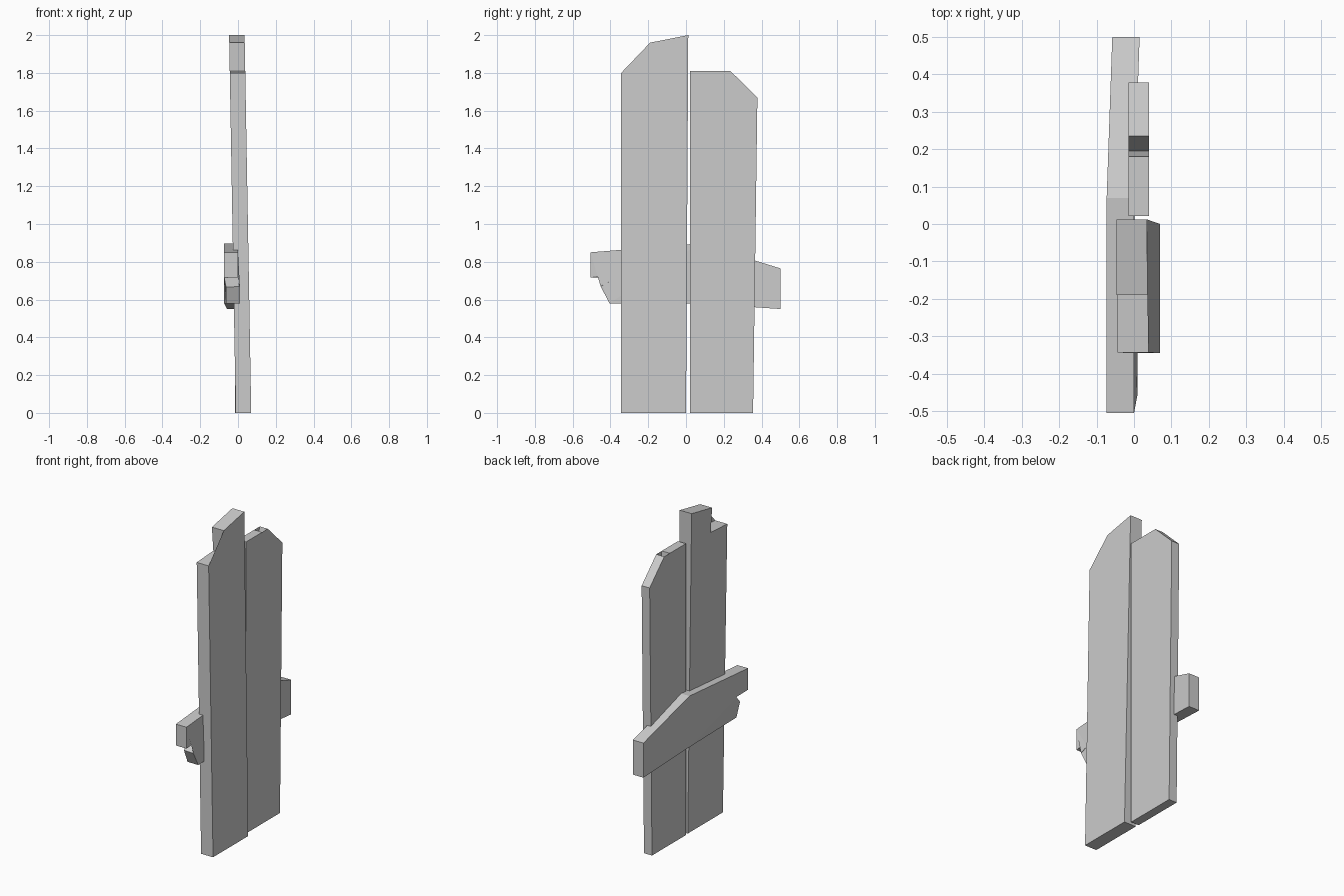
import bpy
import bmesh

if "Cube" in bpy.data.objects:
    bpy.data.objects.remove(bpy.data.objects["Cube"], do_unlink=True)

grey = bpy.data.materials.new("plain_grey")
grey.use_nodes = True
grey.diffuse_color = (0.6, 0.6, 0.6, 1)
grey.node_tree.nodes["Principled BSDF"].inputs["Base Color"].default_value = (0.6, 0.6, 0.6, 1)


def make_board(name, outline, face_x, thickness, back_outline=None):
    """Board from a (y, z) outline; face_x(y, z) gives the +x face position."""
    bm = bmesh.new()
    front = [bm.verts.new((face_x(y, z), y, z)) for y, z in outline]
    back = [bm.verts.new((face_x(y, z) - thickness, y, z))
            for y, z in back_outline or outline]
    bm.faces.new(front)
    bm.faces.new(back[::-1])
    for i in range(len(front)):
        j = (i + 1) % len(front)
        bm.faces.new((front[i], back[i], back[j], front[j]))
    # Split the large faces so that warped outlines stay well defined
    bmesh.ops.triangulate(bm, faces=[f for f in bm.faces if len(f.verts) > 4])
    bmesh.ops.recalc_face_normals(bm, faces=bm.faces)
    mesh = bpy.data.meshes.new(name)
    bm.to_mesh(mesh)
    bm.free()
    mesh.materials.append(grey)
    board = bpy.data.objects.new(name, mesh)
    bpy.context.collection.objects.link(board)
    return board


# Tall front plank, leaning slightly, with a stepped broken top
make_board("front_plank",
           [(-0.345, 0), (0.0, 0), (0.012, 2.0), (-0.19, 1.96),
            (-0.18, 1.81), (-0.343, 1.80)],
           lambda y, z: 0.07 - 0.0175 * z, 0.082)

# Rear plank with a narrow split and a chipped corner
make_board("rear_plank",
           [(0.022, 0), (0.355, 0), (0.378, 1.67), (0.235, 1.81),
            (0.195, 1.67), (0.18, 1.81), (0.022, 1.81)],
           lambda y, z: 0.04, 0.055)

# Bent cross brace with a splintered front end
brace = [(0.5, 0.55), (0.5, 0.765), (0.07, 0.897), (-0.505, 0.85),
         (-0.505, 0.717), (-0.34, 0.73), (-0.452, 0.67), (-0.405, 0.58),
         (0.07, 0.58)]
brace_back = list(brace)
brace_back[5] = (-0.39, 0.715)
brace_back[6] = (-0.44, 0.665)
make_board("cross_brace", brace,
           lambda y, z: 0.015 * max(0, (y - 0.07) / 0.43)
           + (0.01 if y < -0.3 and z < 0.7 else 0),
           0.073, brace_back)
